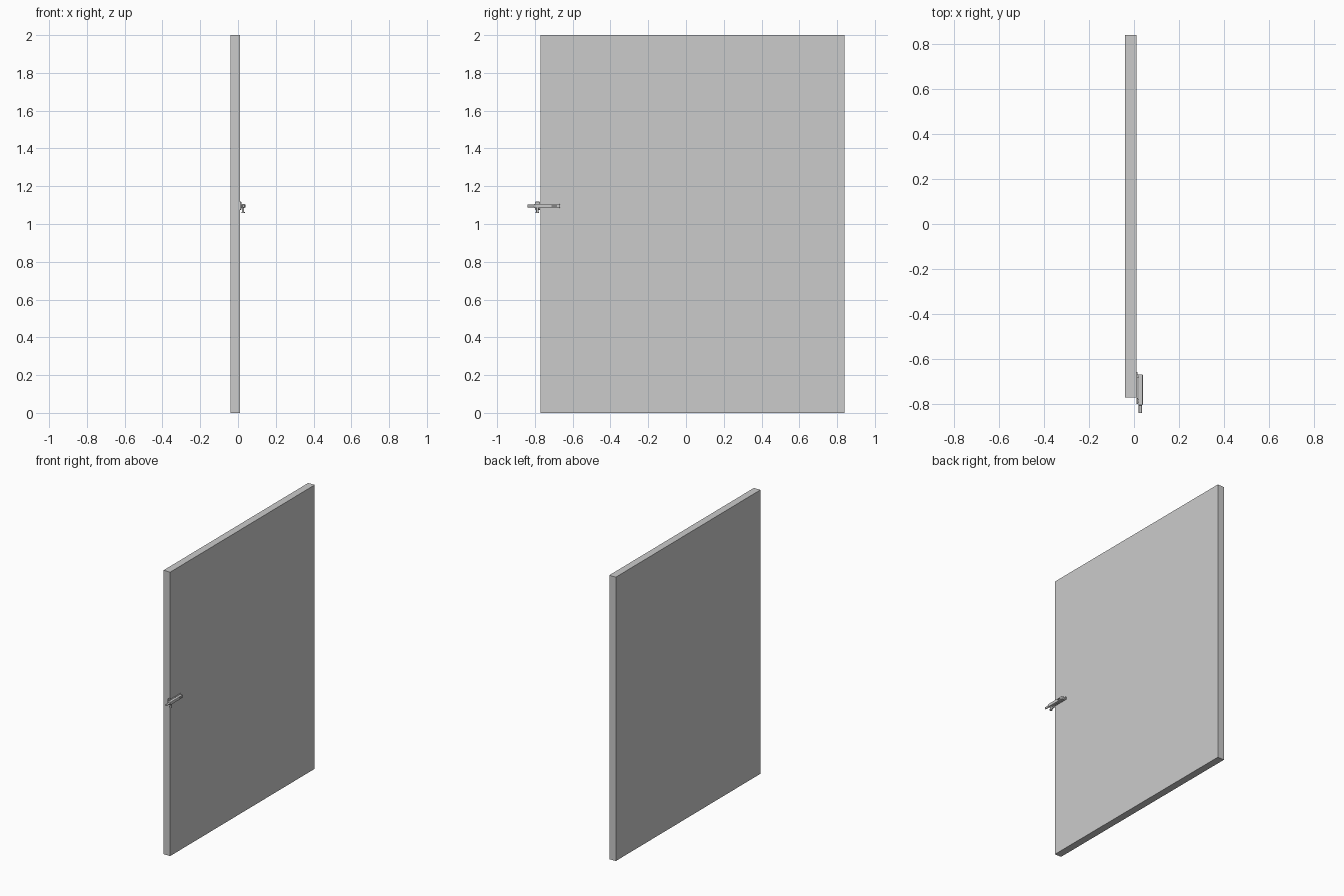
import bpy, math

if "Cube" in bpy.data.objects:
    bpy.data.objects.remove(bpy.data.objects["Cube"])

def box(name, lo, hi, bevel=0.0):
    bpy.ops.mesh.primitive_cube_add(size=1, location=[(a + b) / 2 for a, b in zip(lo, hi)])
    ob = bpy.context.object
    ob.name = name
    ob.scale = [b - a for a, b in zip(lo, hi)]
    bpy.ops.object.transform_apply(location=False, rotation=False, scale=True)
    if bevel:
        m = ob.modifiers.new("bevel", 'BEVEL')
        m.width, m.segments = bevel, 2
    return ob

def rod(name, loc, radius, length, rot=(0, 0, 0)):
    bpy.ops.mesh.primitive_cylinder_add(vertices=20, radius=radius, depth=length,
                                        location=loc, rotation=rot)
    ob = bpy.context.object
    ob.name = name
    bpy.ops.object.shade_smooth_by_angle()
    return ob

# Door slab
box("door_panel", (-0.041, -0.77, 0), (0.01, 0.84, 2))

# Thin backing strip and upright catch plate
box("latch_back_strip", (0.01, -0.797, 1.086), (0.016, -0.657, 1.104))
box("latch_catch_plate", (0.01, -0.799, 1.075), (0.018, -0.773, 1.118), 0.002)

# Hollow handle bar with a small slot near its inner end
handle = box("latch_handle", (0.019, -0.805, 1.084), (0.039, -0.667, 1.106), 0.004)
slot = box("slot_cutter", (0.0, -0.709, 1.092), (0.06, -0.685, 1.099))
slot.hide_render = True
slot.hide_viewport = True
cut = handle.modifiers.new("slot", 'BOOLEAN')
cut.object = slot
cut.operation = 'DIFFERENCE'

# Posts joining the handle to the strip
for i, y in enumerate((-0.786, -0.675)):
    rod("latch_post_%d" % (i + 1), (0.018, y, 1.095), 0.006, 0.012, (0, math.pi / 2, 0))

# Bolt sticking out past the door edge
rod("latch_bolt", (0.028, -0.815, 1.095), 0.007, 0.05, (math.pi / 2, 0, 0))

# Thumb pin hanging below the handle
rod("thumb_pin", (0.027, -0.787, 1.073), 0.006, 0.026)
rod("thumb_knob", (0.027, -0.787, 1.061), 0.009, 0.007)
